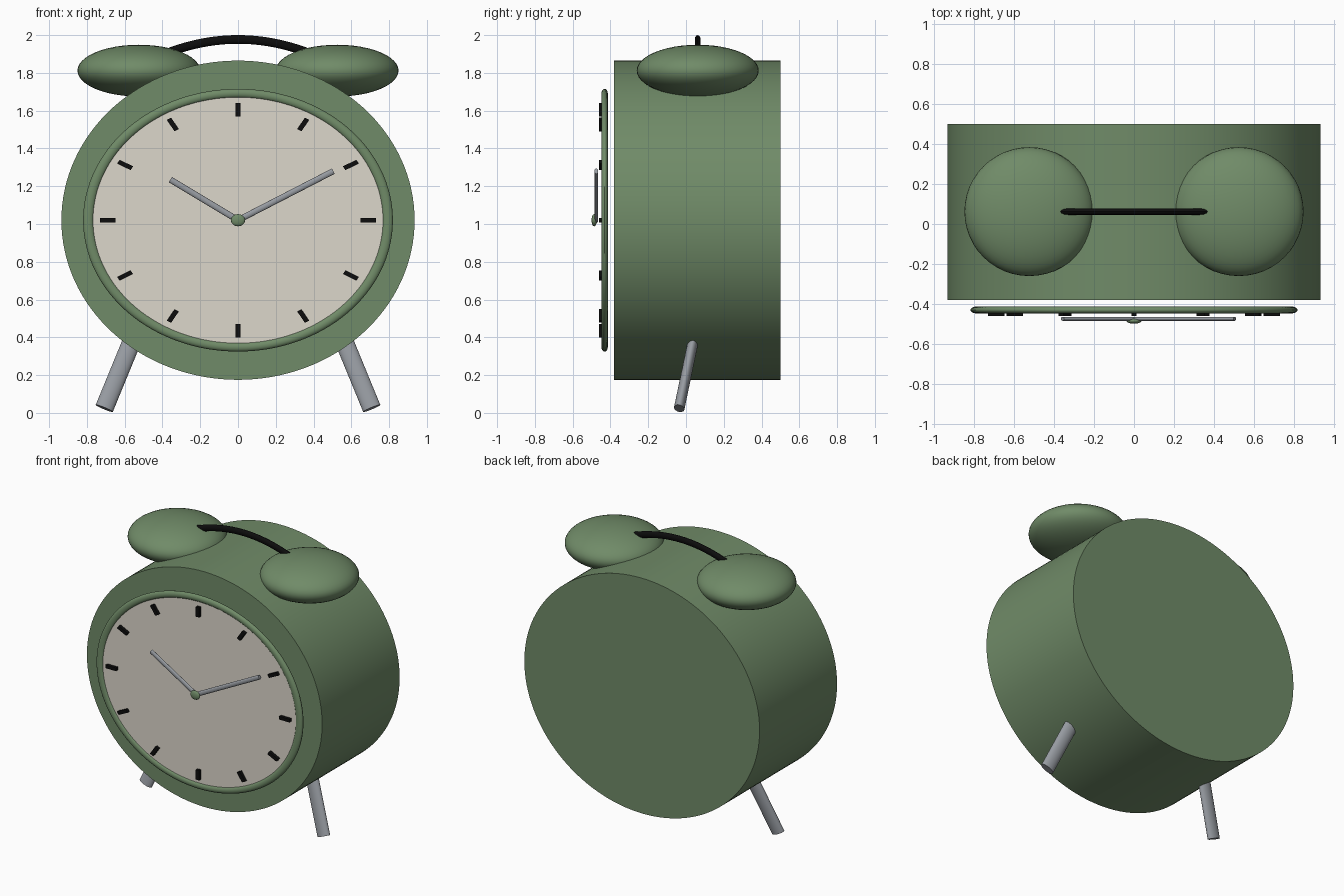
import bpy, bmesh, math
from mathutils import Matrix, Vector

cube = bpy.data.objects.get("Cube")
if cube:
    bpy.data.objects.remove(cube, do_unlink=True)


def material(name, rgb):
    m = bpy.data.materials.new(name)
    m.use_nodes = True
    m.diffuse_color = (*rgb, 1)
    m.node_tree.nodes["Principled BSDF"].inputs["Base Color"].default_value = (*rgb, 1)
    return m


GREEN = material("sage green", (0.162, 0.258, 0.138))
CREAM = material("cream", (0.72, 0.68, 0.60))
STEEL = material("steel grey", (0.31, 0.33, 0.36))
BLACK = material("black", (0.004, 0.004, 0.004))

CENTRE_Z = 1.02
DIAL_SQUASH = 0.848
TURN = Matrix.Rotation(math.pi / 2, 4, 'X')  # stands a flat part up to face the front


def place(x, y, z):
    return Matrix.Translation((x, y, z))


def scale(x, y, z):
    return Matrix.Diagonal((x, y, z, 1))


def finish(obj, mat):
    obj.data.materials.append(mat)
    bpy.ops.object.select_all(action='DESELECT')
    obj.select_set(True)
    bpy.context.view_layer.objects.active = obj
    bpy.ops.object.shade_smooth_by_angle(angle=math.radians(35))
    return obj


def build(name, bm, mat):
    mesh = bpy.data.meshes.new(name)
    bm.to_mesh(mesh)
    bm.free()
    obj = bpy.data.objects.new(name, mesh)
    bpy.context.collection.objects.link(obj)
    return finish(obj, mat)


def cylinder(name, mat, matrix, segments=96):
    bm = bmesh.new()
    bmesh.ops.create_cone(bm, cap_ends=True, segments=segments, radius1=1,
                          radius2=1, depth=1, matrix=matrix)
    return build(name, bm, mat)


def ellipsoid(name, mat, centre, radii):
    bm = bmesh.new()
    bmesh.ops.create_uvsphere(bm, u_segments=48, v_segments=24, radius=1,
                              matrix=place(*centre) @ scale(*radii))
    return build(name, bm, mat)


def rod(name, mat, start, end, wide, thick, segments=24):
    """Oval rod whose wide axis stays in the front plane."""
    start, end = Vector(start), Vector(end)
    axis = (end - start).normalized()
    side = axis.cross(Vector((0, 1, 0))).normalized()
    depth = axis.cross(side)
    turn = Matrix((side, depth, axis)).transposed().to_4x4()
    matrix = Matrix.Translation((start + end) / 2) @ turn
    return cylinder(name, mat, matrix @ scale(wide, thick, (end - start).length), segments)


# Case and dial
cylinder("case", GREEN, place(0, 0.06, CENTRE_Z) @ TURN @ scale(0.935, 0.845, 0.88), 128)
cylinder("dial", CREAM, place(0, -0.431, CENTRE_Z) @ TURN
         @ scale(0.78, 0.78 * DIAL_SQUASH, 0.014), 128)

# Rim around the dial
bpy.ops.mesh.primitive_torus_add(major_radius=0.7925, minor_radius=0.0275,
                                 major_segments=128, minor_segments=16)
rim = bpy.context.object
rim.name = "dial_rim"
rim.data.transform(place(0, -0.431, CENTRE_Z) @ TURN @ scale(1, DIAL_SQUASH, 0.62))
finish(rim, GREEN)

# Hour marks
bm = bmesh.new()
for i in range(12):
    bmesh.ops.create_cube(bm, size=1, matrix=place(0, -0.448, CENTRE_Z)
                          @ scale(1, 1, DIAL_SQUASH)
                          @ Matrix.Rotation(i * math.tau / 12, 4, 'Y')
                          @ place(0.69, 0, 0) @ scale(0.082, 0.026, 0.027))
build("hour_marks", bm, BLACK)

# Hands and hub
for name, x, z in (("minute_hand", 0.505, 1.28), ("hour_hand", -0.358, 1.235)):
    rod(name, STEEL, (0, -0.475, CENTRE_Z), (x, -0.475, z), 0.016, 0.010)
ellipsoid("hub", GREEN, (0, -0.486, CENTRE_Z), (0.037, 0.014, 0.032))

# Bells and legs
for side, s in (("left", 1), ("right", -1)):
    ellipsoid(side + "_bell", GREEN, (s * 0.525, 0.062, 1.812), (0.325, 0.323, 0.137))
    rod(side + "_leg", STEEL, (s * 0.708, -0.036, 0.024), (s * 0.50, 0.07, 0.53), 0.049, 0.028, 32)

# Arched handle between the bells
curve = bpy.data.curves.new("handle", 'CURVE')
curve.dimensions = '3D'
curve.bevel_depth = 0.023
curve.bevel_resolution = 4
curve.use_fill_caps = True
steps = 32
spline = curve.splines.new('POLY')
spline.points.add(steps)
for i, p in enumerate(spline.points):
    x = 0.37 * (2 * i / steps - 1)
    p.co = (x, 0, 1.977 - 0.51 * x * x, 1)
handle = bpy.data.objects.new("handle", curve)
bpy.context.collection.objects.link(handle)
bpy.ops.object.select_all(action='DESELECT')
handle.select_set(True)
bpy.context.view_layer.objects.active = handle
bpy.ops.object.convert(target='MESH')
handle = bpy.context.object
handle.data.transform(place(0, 0.062, 0) @ scale(1, 0.68, 1))
finish(handle, BLACK)
